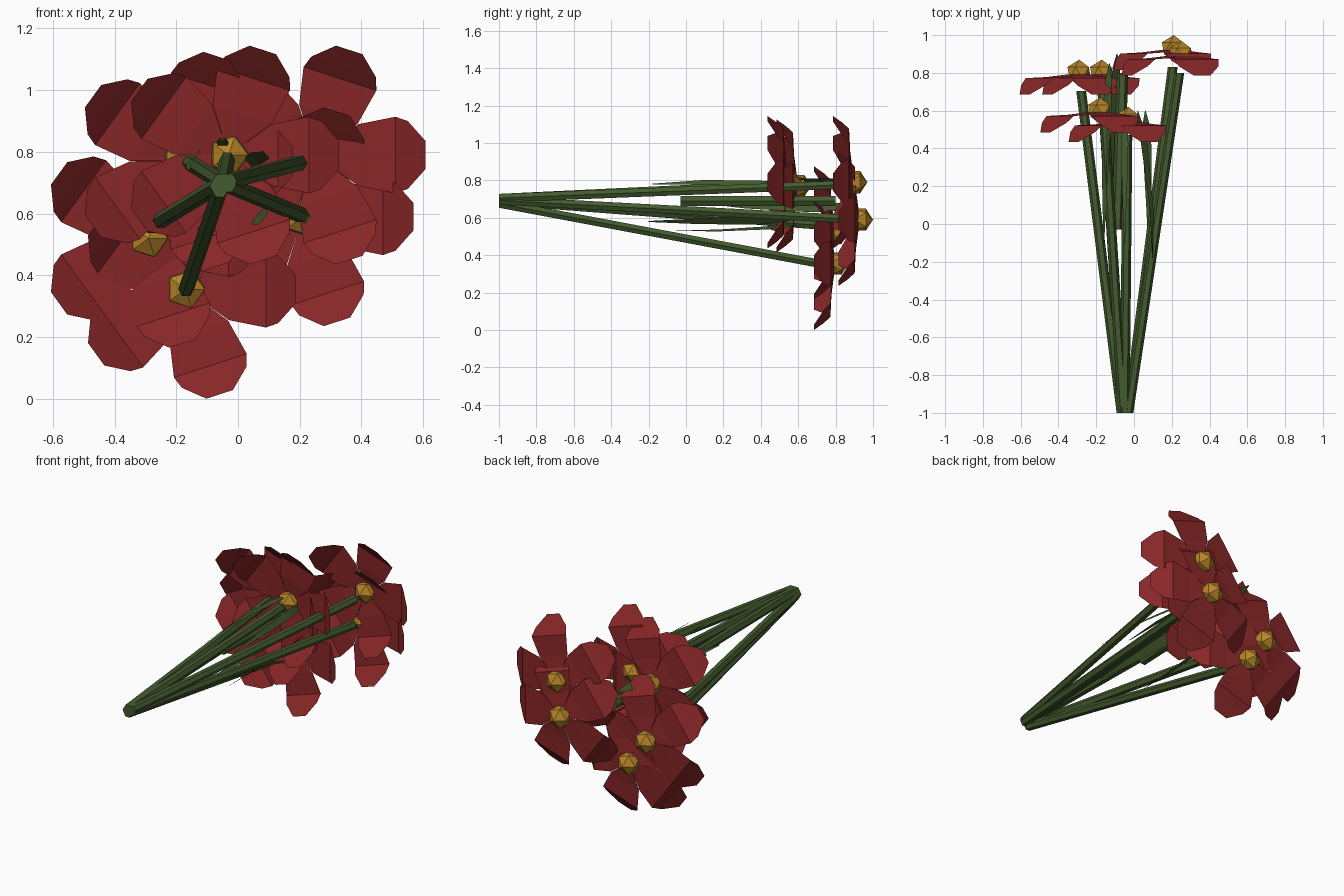
import bpy, bmesh, math
from mathutils import Vector, Matrix

cube = bpy.data.objects.get("Cube")
if cube:
    bpy.data.objects.remove(cube, do_unlink=True)


def material(name, rgb):
    m = bpy.data.materials.new(name)
    m.use_nodes = True
    m.diffuse_color = (*rgb, 1)
    m.node_tree.nodes["Principled BSDF"].inputs["Base Color"].default_value = (*rgb, 1)
    return m


RED = material("petal red", (0.25, 0.02, 0.021))
GREEN = material("stem green", (0.058, 0.105, 0.028))
GOLD = material("pollen gold", (0.47, 0.235, 0.022))


def finish(bm, name, mat):
    mesh = bpy.data.meshes.new(name)
    bm.to_mesh(mesh)
    bm.free()
    mesh.materials.append(mat)
    obj = bpy.data.objects.new(name, mesh)
    bpy.context.collection.objects.link(obj)
    return obj


# Petal outline: distance from the middle, half width, depth along y
PETAL = [(0.03, 0.022, -0.005), (0.14, 0.1, -0.022), (0.26, 0.124, -0.028),
         (0.3, 0.11, -0.065), (0.358, 0.045, -0.115)]


def add_petals(name, centre):
    bm = bmesh.new()
    for i in range(5):
        a = math.radians(72 * i)
        out = Vector((math.cos(a), 0, math.sin(a)))
        side = Vector((-math.sin(a), 0, math.cos(a)))
        rows = []
        for r, w, y in PETAL:
            mid = centre + out * r + Vector((0, y, 0))
            rows.append([bm.verts.new(mid - side * w), bm.verts.new(mid + side * w)])
        for p, q in zip(rows, rows[1:]):
            bm.faces.new((p[0], p[1], q[1], q[0]))
    finish(bm, name, RED)


def add_ball(name, centre):
    bm = bmesh.new()
    turn = Matrix.Translation(centre) @ Matrix.Rotation(math.radians(90), 4, 'X')
    bmesh.ops.create_icosphere(bm, subdivisions=1, radius=0.07, matrix=turn)
    finish(bm, name, GOLD)


def add_stem(name, start, end, radius=0.026):
    bm = bmesh.new()
    rings = []
    for p in (start, end):
        rings.append([bm.verts.new(p + Vector((math.cos(k * math.pi / 3) * radius, 0,
                                               math.sin(k * math.pi / 3) * radius)))
                      for k in range(6)])
    for k in range(6):
        n = (k + 1) % 6
        bm.faces.new((rings[0][k], rings[0][n], rings[1][n], rings[1][k]))
    bm.faces.new(rings[0][::-1])
    bm.faces.new(rings[1])
    bmesh.ops.recalc_face_normals(bm, faces=bm.faces)
    finish(bm, name, GREEN)


def add_leaf(name, start, end, width, bow):
    # Narrow pointed blade, bowed away from the bouquet axis
    bm = bmesh.new()
    axis = Vector((-0.05, 0, 0.7))
    out = Vector((end.x, 0, end.z)) - axis
    out.normalize()
    side = out.cross(Vector((0, 1, 0)))
    rows = []
    for t, w in ((0, 0.1), (0.35, 0.6), (0.75, 1), (0.92, 0.7), (1, 0.08)):
        mid = start.lerp(end, t) + out * bow * math.sin(math.pi * t)
        rows.append([bm.verts.new(mid - side * width * w), bm.verts.new(mid + side * width * w)])
    for p, q in zip(rows, rows[1:]):
        bm.faces.new((p[0], p[1], q[1], q[0]))
    finish(bm, name, GREEN)


# Flower middles and the far ends of their stems
FLOWERS = {
    "upper_left": ((-0.18, 0.6, 0.77), (-0.155, 0.53, 0.765)),
    "upper_middle": ((-0.03, 0.55, 0.79), (-0.035, 0.47, 0.775)),
    "upper_right": ((0.25, 0.9, 0.79), (0.24, 0.8, 0.775)),
    "lower_right": ((0.21, 0.93, 0.59), (0.205, 0.83, 0.595)),
    "lower_left": ((-0.29, 0.8, 0.52), (-0.28, 0.705, 0.56)),
    "bottom": ((-0.17, 0.8, 0.355), (-0.168, 0.71, 0.355)),
}
ROOT = Vector((-0.05, -1, 0.7))
for label, (centre, end) in FLOWERS.items():
    centre, end = Vector(centre), Vector(end)
    add_petals(label + "_petals", centre)
    add_ball(label + "_pollen_ball", centre)
    spread = end - ROOT
    start = ROOT + Vector((spread.x, 0, spread.z)) * 0.07
    add_stem(label + "_stem", start, end)

# Leaves between the stems
LEAVES = [
    ((-0.05, -0.1, 0.835), (-0.05, 0.6, 0.81), 0.02, 0.02),
    ((-0.16, -0.1, 0.74), (-0.13, 0.85, 0.8), 0.03, 0.01),
    ((0.1, -0.18, 0.78), (0.02, 0.6, 0.76), 0.025, 0.03),
    ((0.08, -0.2, 0.58), (0.06, 0.6, 0.6), 0.035, 0.01),
    ((-0.12, -0.05, 0.53), (-0.1, 0.6, 0.56), 0.025, 0.01),
    ((-0.09, 0, 0.69), (-0.09, 0.9, 0.66), 0.04, 0.02),
]
for i, (start, end, width, bow) in enumerate(LEAVES):
    add_leaf(f"leaf_{i + 1}", Vector(start), Vector(end), width, bow)

# Short central stalk
add_stem("central_stalk", Vector((-0.09, -0.03, 0.69)), Vector((-0.06, 0.8, 0.69)), 0.03)
